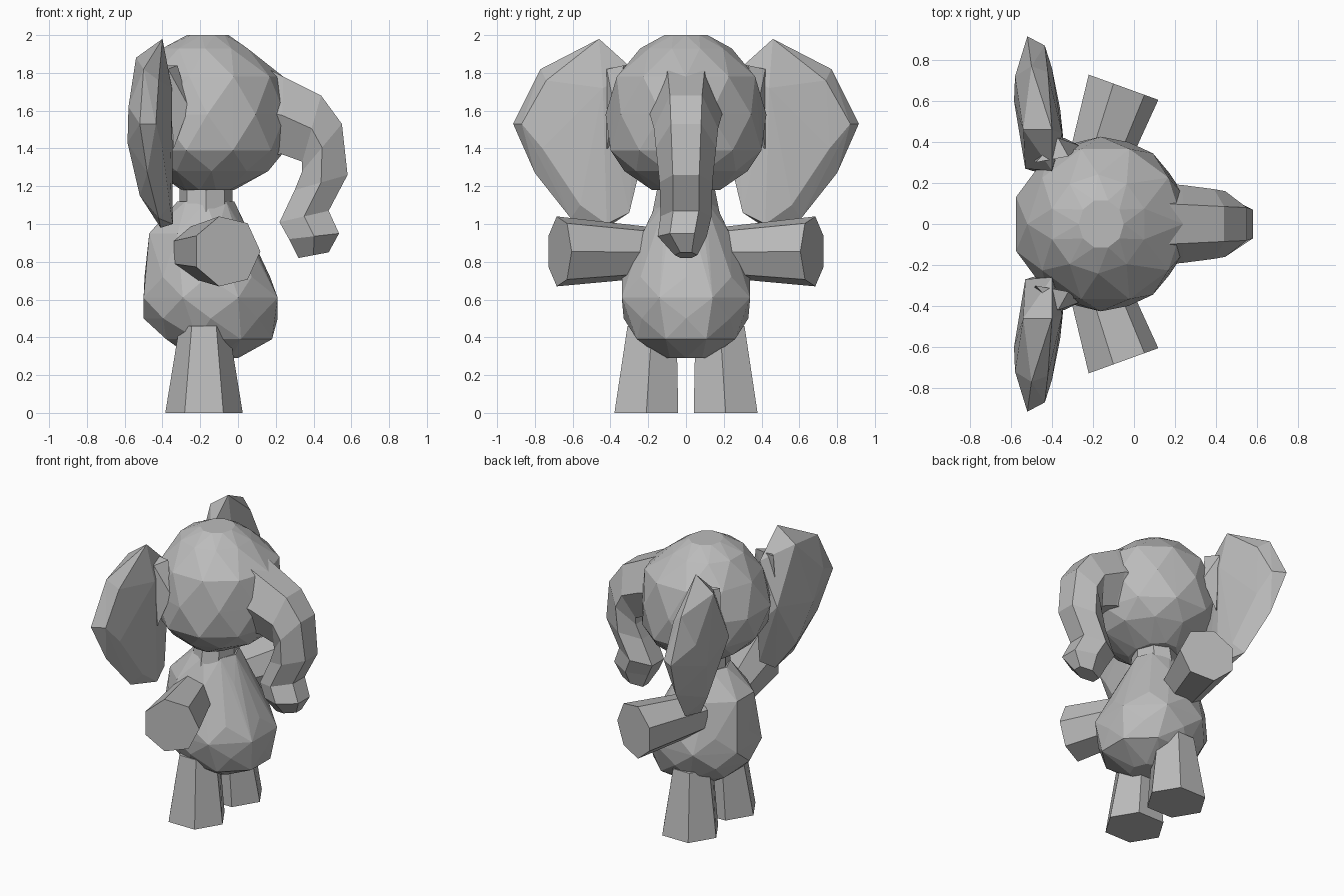
import bpy, bmesh
from math import cos, sin, pi
from mathutils import Vector

if "Cube" in bpy.data.objects:
    bpy.data.objects.remove(bpy.data.objects["Cube"])

GREY = (0.5, 0.5, 0.5, 1)
mat = bpy.data.materials.new("elephant grey")
mat.use_nodes = True
mat.diffuse_color = GREY
mat.node_tree.nodes["Principled BSDF"].inputs["Base Color"].default_value = GREY


def finish(name, bm):
    bmesh.ops.recalc_face_normals(bm, faces=bm.faces)
    mesh = bpy.data.meshes.new(name)
    bm.to_mesh(mesh)
    bm.free()
    mesh.materials.append(mat)
    obj = bpy.data.objects.new(name, mesh)
    bpy.context.collection.objects.link(obj)


def hull(name, points):
    """Faceted convex shape around a cloud of points."""
    bm = bmesh.new()
    for p in points:
        bm.verts.new(p)
    res = bmesh.ops.convex_hull(bm, input=bm.verts)
    loose = {g for g in res["geom_interior"] + res["geom_unused"]
             if isinstance(g, bmesh.types.BMVert)}
    bmesh.ops.delete(bm, geom=list(loose), context='VERTS')
    finish(name, bm)


def loft(name, rings):
    """Skin a row of equal rings and cap both ends."""
    bm = bmesh.new()
    loops = [[bm.verts.new(p) for p in ring] for ring in rings]
    n = len(loops[0])
    for a, b in zip(loops, loops[1:]):
        for i in range(n):
            j = (i + 1) % n
            bm.faces.new((a[i], a[j], b[j], b[i]))
    bm.faces.new(loops[0])
    bm.faces.new(loops[-1])
    finish(name, bm)


def stacked_rings(levels, sides):
    """Horizontal ellipses (z, back x, front x, half width), every other one turned half a step."""
    pts = []
    for k, (z, x0, x1, w) in enumerate(levels):
        grow = 1 / cos(pi / sides) if k % 2 else 1
        for i in range(sides):
            a = 2 * pi * (i + 0.5 * (k % 2)) / sides
            pts.append(((x0 + x1) / 2 + (x1 - x0) / 2 * cos(a) * grow, w * sin(a) * grow, z))
    return pts


def ring(centre, u, v, sides, turn=0.0):
    return [centre + u * cos(2 * pi * i / sides + turn) + v * sin(2 * pi * i / sides + turn)
            for i in range(sides)]


# Head
hull("head", stacked_rings([
    (2.0, -0.27, -0.05, 0.12), (1.93, -0.40, 0.05, 0.23), (1.78, -0.52, 0.24, 0.385),
    (1.58, -0.575, 0.25, 0.405), (1.39, -0.55, 0.25, 0.42), (1.28, -0.44, 0.16, 0.31),
    (1.18, -0.30, -0.02, 0.19)], 10))

# Neck and pear-shaped body
loft("neck", [ring(Vector((-0.17, 0, z)), Vector((0.14, 0, 0)), Vector((0, w, 0)), 8)
              for z, w in ((0.95, 0.20), (1.25, 0.14))])
hull("body", stacked_rings([
    (1.12, -0.32, -0.02, 0.15), (0.95, -0.47, 0.04, 0.23), (0.72, -0.495, 0.17, 0.34),
    (0.61, -0.50, 0.21, 0.34), (0.50, -0.50, 0.21, 0.33), (0.39, -0.38, 0.18, 0.26),
    (0.29, -0.24, 0.0, 0.12)], 8))

# Trunk: upper and lower edge points (x, z), half width and sideways shift
trunk = []
for xt, zt, xb, zb, w, y in (
        (0.12, 1.84, 0.12, 1.36, 0.20, 0), (0.24, 1.78, 0.23, 1.37, 0.19, 0),
        (0.44, 1.68, 0.34, 1.33, 0.17, 0), (0.55, 1.53, 0.34, 1.28, 0.16, 0),
        (0.58, 1.26, 0.30, 1.18, 0.14, 0), (0.48, 1.07, 0.22, 1.01, 0.135, 0),
        (0.535, 0.95, 0.27, 0.92, 0.13, -0.02), (0.48, 0.85, 0.32, 0.82, 0.06, 0.0)):
    top, low = Vector((xt, y, zt)), Vector((xb, y, zb))
    half = (top - low) / 2 / cos(pi / 6)
    trunk.append(ring((top + low) / 2, half, Vector((0, w, 0)), 6, pi / 6))
loft("trunk", trunk)

# Paired parts
EAR_RIM = [(-0.40, 0.46, 1.98), (-0.50, 0.77, 1.82), (-0.52, 0.915, 1.53), (-0.48, 0.80, 1.27),
           (-0.42, 0.61, 1.03), (-0.41, 0.42, 0.98), (-0.37, 0.30, 1.06), (-0.40, 0.23, 1.35),
           (-0.40, 0.26, 1.80)]
EAR_FRONT = [(-0.35, 0.44, 1.72), (-0.435, 0.87, 1.53), (-0.40, 0.76, 1.40), (-0.37, 0.56, 1.36),
             (-0.345, 0.42, 1.00), (-0.42, 0.74, 1.76), (-0.36, 0.56, 1.10)]
EAR_BACK = [(-0.54, 0.46, 1.88), (-0.58, 0.72, 1.62), (-0.585, 0.60, 1.43), (-0.52, 0.50, 1.15),
            (-0.53, 0.27, 1.50)]
for side, s in (("left", 1), ("right", -1)):
    hull(side + "_ear", [(x, y * s, z) for x, y, z in EAR_RIM + EAR_FRONT + EAR_BACK])

    # Fold joining the ear to the head
    hull(side + "_ear_root", [(x, y * s, z) for x, y, z in (
        (-0.37, 0.42, 1.82), (-0.32, 0.33, 1.84), (-0.26, 0.38, 1.62), (-0.34, 0.42, 1.40),
        (-0.48, 0.30, 1.84), (-0.50, 0.32, 1.40))])

    # Arm: tapered tube pointing outward and slightly forward
    axis_across = Vector((0.94, -0.34 * s, 0))
    loft(side + "_arm", [ring(Vector((x, y * s, z)), axis_across * r, Vector((0, 0, r)), 7)
                         for x, y, z, r in ((-0.22, 0.2, 0.85, 0.14), (-0.06, 0.67, 0.855, 0.19))])

    # Leg: six-sided, flaring toward the foot
    loft(side + "_leg", [ring(Vector((-0.18, y * s, z)), Vector((rx, 0, 0)), Vector((0, ry, 0)), 6)
                         for y, z, rx, ry in ((0.21, 0.0, 0.205, 0.195), (0.18, 0.46, 0.13, 0.15))])
